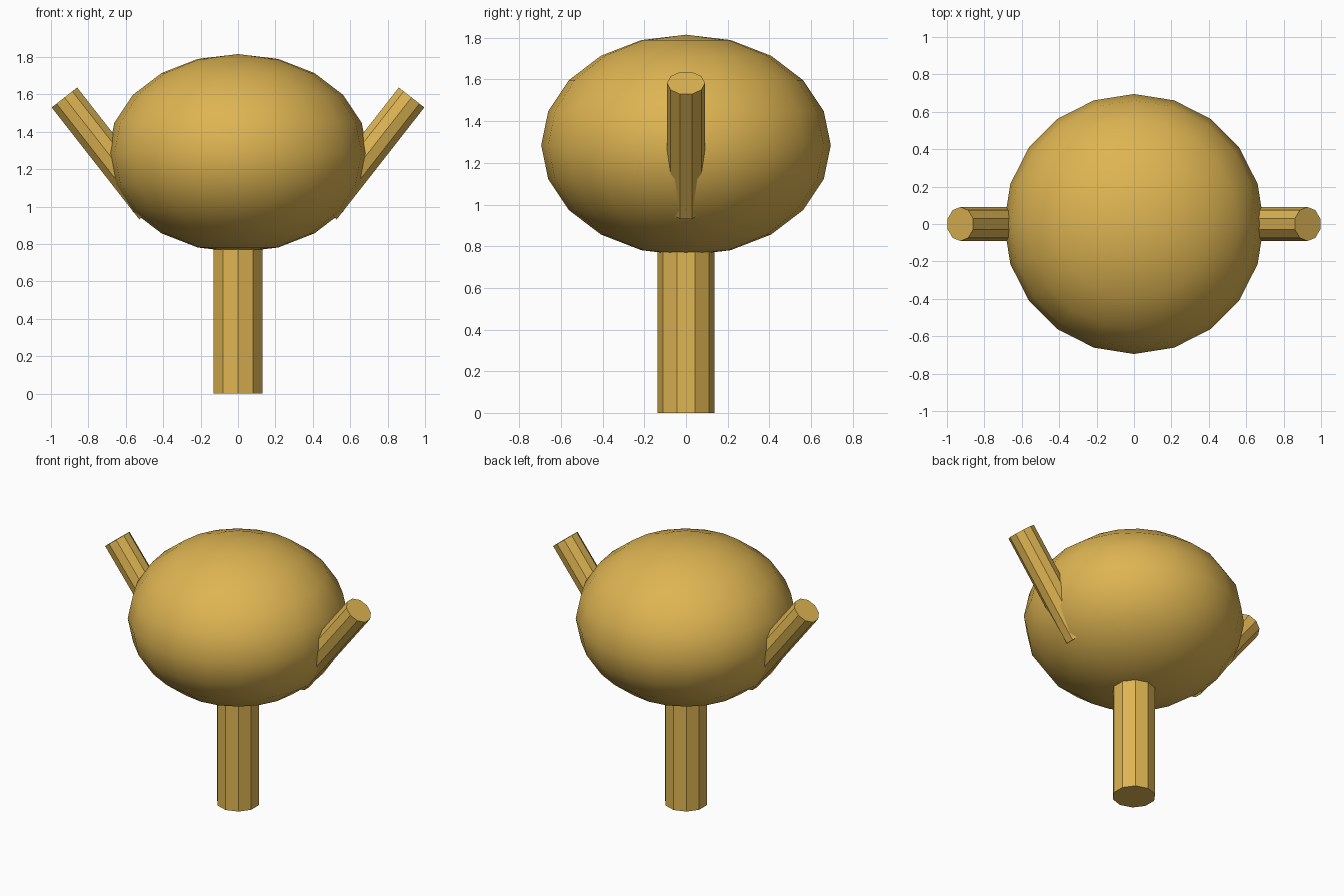
import bpy
import math
from mathutils import Vector

if "Cube" in bpy.data.objects:
    bpy.data.objects.remove(bpy.data.objects["Cube"])

gold = bpy.data.materials.new("warm gold")
gold.diffuse_color = (0.73, 0.46, 0.085, 1.0)
gold.use_nodes = True
gold.node_tree.nodes["Principled BSDF"].inputs["Base Color"].default_value = gold.diffuse_color


def rod(name, start, end, radius):
    """Ten-sided flat-faced rod between two points, one corner facing +y."""
    start, end = Vector(start), Vector(end)
    axis = end - start
    bpy.ops.mesh.primitive_cylinder_add(
        vertices=10, radius=radius, depth=axis.length,
        location=(start + end) / 2,
        rotation=(0, math.atan2(axis.x, axis.z), 0))
    obj = bpy.context.object
    obj.name = name
    obj.data.materials.append(gold)
    return obj


# Squashed round body
bpy.ops.mesh.primitive_uv_sphere_add(segments=20, ring_count=10, radius=1,
                                     location=(0, 0, 1.285))
body = bpy.context.object
body.name = "body"
body.scale = (0.695, 0.695, 0.53)
bpy.ops.object.transform_apply(location=False, rotation=False, scale=True)
bpy.ops.object.shade_smooth()
body.data.materials.append(gold)

# Central post
rod("post", (0, 0, 0), (0, 0, 0.85), 0.137)

# Slanted arms on both sides
for side, label in ((-1, "left"), (1, "right")):
    rod(label + "_arm", (side * 0.46, 0, 0.985), (side * 0.928, 0, 1.583), 0.091)
